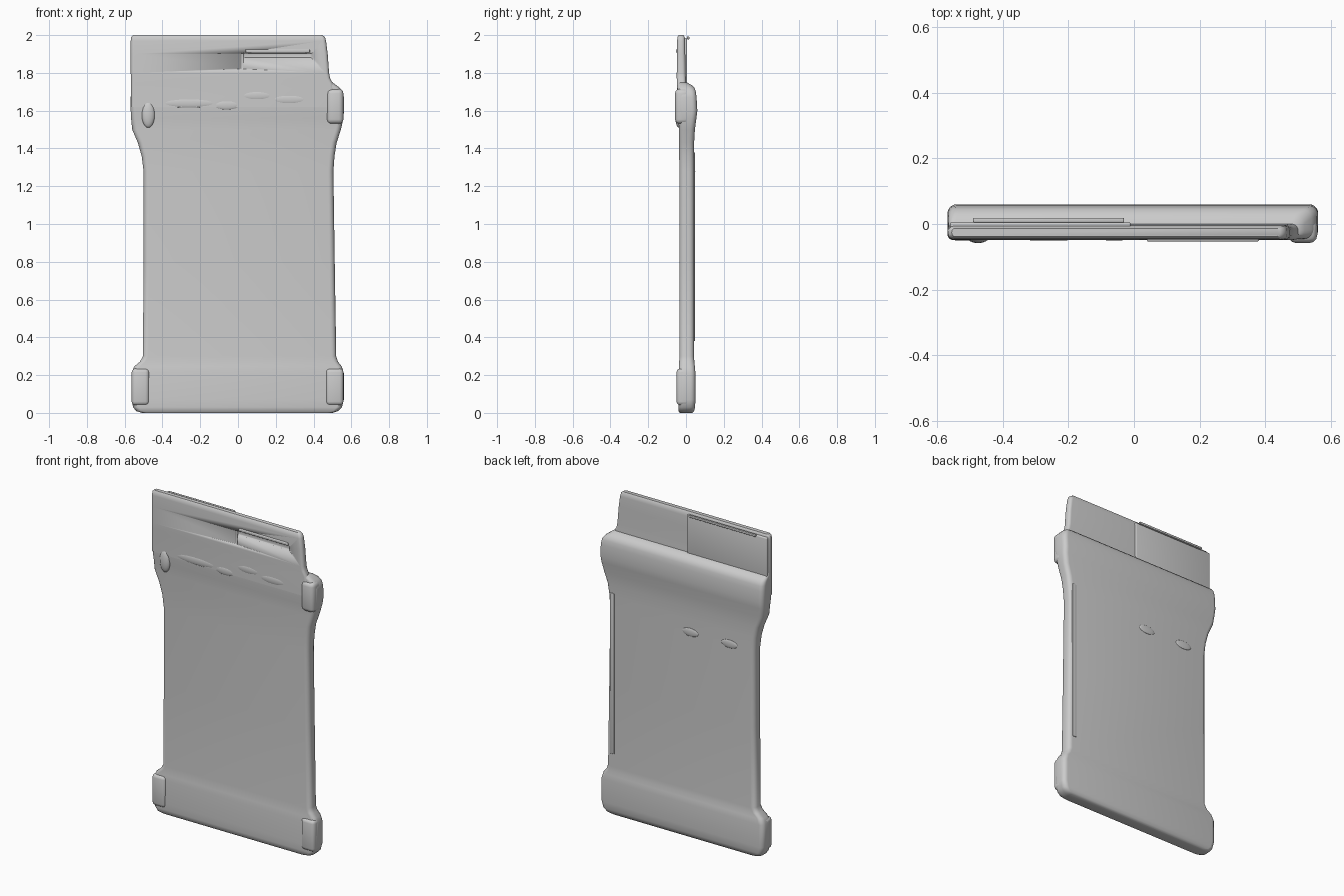
import bpy, bmesh, math


def finish(ob, angle=40):
    bpy.ops.object.select_all(action='DESELECT')
    ob.select_set(True)
    bpy.context.view_layer.objects.active = ob
    bpy.ops.object.shade_smooth_by_angle(angle=math.radians(angle))
    return ob


def make(name, bm):
    bmesh.ops.recalc_face_normals(bm, faces=bm.faces)
    me = bpy.data.meshes.new(name)
    bm.to_mesh(me)
    bm.free()
    ob = bpy.data.objects.new(name, me)
    bpy.context.collection.objects.link(ob)
    return ob


def loft(name, sections, radius, n=5):
    """Rounded-rectangle rings (z, x0, x1, y0, y1) bridged upward."""
    bm = bmesh.new()
    rings = []
    for z, x0, x1, y0, y1 in sections:
        r = min(radius, (y1 - y0) * 0.45)
        ring = []
        for k, (cx, cy) in enumerate(((x1 - r, y1 - r), (x0 + r, y1 - r),
                                      (x0 + r, y0 + r), (x1 - r, y0 + r))):
            for i in range(n + 1):
                a = math.pi / 2 * (k + i / n)
                ring.append(bm.verts.new((cx + r * math.cos(a), cy + r * math.sin(a), z)))
        rings.append(ring)
    for a, b in zip(rings, rings[1:]):
        for i in range(len(a)):
            j = (i + 1) % len(a)
            bm.faces.new((a[i], a[j], b[j], b[i]))
    bm.faces.new(rings[0])
    bm.faces.new(rings[-1])
    return finish(make(name, bm))


def box(name, x0, x1, y0, y1, z0, z1, bevel):
    bm = bmesh.new()
    bmesh.ops.create_cube(bm, size=1)
    for v in bm.verts:
        v.co = ((x0 + x1) / 2 + v.co.x * (x1 - x0),
                (y0 + y1) / 2 + v.co.y * (y1 - y0),
                (z0 + z1) / 2 + v.co.z * (z1 - z0))
    bmesh.ops.bevel(bm, geom=bm.edges[:], offset=bevel, segments=3,
                    profile=0.5, affect='EDGES')
    return finish(make(name, bm))


def bump(name, c, s):
    bm = bmesh.new()
    bmesh.ops.create_uvsphere(bm, u_segments=24, v_segments=12, radius=1)
    for v in bm.verts:
        v.co = [c[i] + v.co[i] * s[i] for i in range(3)]
    return finish(make(name, bm), 60)


# Main slab: wide foot, slim middle, thick collar with rounded shoulder
loft("body", [
    (0.0, -0.51, 0.50, -0.033, 0.035),
    (0.01, -0.54, 0.53, -0.04, 0.043),
    (0.03, -0.555, 0.55, -0.041, 0.048),
    (0.07, -0.565, 0.56, -0.041, 0.05),
    (0.21, -0.565, 0.56, -0.039, 0.05),
    (0.245, -0.55, 0.55, -0.037, 0.047),
    (0.27, -0.52, 0.53, -0.036, 0.044),
    (0.30, -0.503, 0.52, -0.035, 0.043),
    (0.80, -0.50, 0.512, -0.035, 0.043),
    (1.28, -0.50, 0.505, -0.035, 0.043),
    (1.36, -0.51, 0.511, -0.036, 0.043),
    (1.43, -0.53, 0.522, -0.037, 0.043),
    (1.50, -0.56, 0.545, -0.038, 0.047),
    (1.56, -0.566, 0.558, -0.039, 0.055),
    (1.60, -0.568, 0.561, -0.045, 0.06),
    (1.67, -0.568, 0.561, -0.045, 0.056),
    (1.70, -0.567, 0.555, -0.045, 0.052),
    (1.72, -0.566, 0.54, -0.045, 0.045),
    (1.735, -0.565, 0.52, -0.045, 0.03),
    (1.75, -0.565, 0.50, -0.045, 0.004),
], 0.028)

# Thin upper tab, stepped forward from the collar
loft("top_tab", [
    (1.62, -0.567, 0.52, -0.047, 0.0),
    (1.74, -0.567, 0.505, -0.048, 0.0),
    (1.77, -0.567, 0.488, -0.049, -0.001),
    (1.80, -0.568, 0.482, -0.049, -0.002),
    (1.90, -0.568, 0.475, -0.048, -0.004),
    (1.97, -0.568, 0.466, -0.047, -0.005),
    (1.99, -0.566, 0.46, -0.045, -0.007),
    (2.0, -0.555, 0.445, -0.038, -0.013),
], 0.018)
tab = bpy.data.objects["top_tab"]

# Long grip groove with a short downward leg on the tab front
for i, (x0, x1, z0, z1) in enumerate(((0.03, 0.39, 1.88, 1.905), (0.015, 0.03, 1.82, 1.905))):
    cutter = box(f"groove_cutter_{i}", x0, x1, -0.07, -0.04, z0, z1, 0.005)
    cutter.hide_render = True
    cutter.hide_viewport = True
    mod = tab.modifiers.new(f"groove_{i}", 'BOOLEAN')
    mod.object = cutter
    mod.operation = 'DIFFERENCE'
    mod.solver = 'EXACT'
box("grip_lip", 0.04, 0.38, -0.054, -0.04, 1.907, 1.925, 0.005)

# Back panel on the left half of the tab, with a thin top strip
box("tab_back_panel", -0.56, -0.01, -0.02, 0.006, 1.70, 1.985, 0.006)
box("tab_back_strip", -0.49, -0.03, 0.004, 0.019, 1.978, 1.992, 0.004)

# Soft corner bumpers on the front
for side, x0, x1 in (("left", -0.563, -0.47), ("right", 0.465, 0.558)):
    box(f"foot_bumper_{side}", x0, x1, -0.05, 0.02, 0.04, 0.235, 0.02)
box("collar_bumper_right", 0.47, 0.558, -0.058, 0.02, 1.53, 1.715, 0.024)
bump("collar_bump_left", (-0.475, -0.038, 1.58), (0.035, 0.02, 0.07))

# Raised front seam pieces across the collar
for i, (x, z, w) in enumerate(((-0.26, 1.64, 0.16), (-0.06, 1.63, 0.07), (0.1, 1.68, 0.09), (0.27, 1.66, 0.1))):
    bump(f"collar_seam_{i}", (x, -0.043, z), (w, 0.007, 0.025))

# Back rail along one edge and two small back nubs
box("back_edge_rail", 0.463, 0.492, 0.03, 0.047, 0.38, 1.38, 0.004)
for i, x in enumerate((-0.06, -0.33)):
    bump(f"back_nub_{i}", (x, 0.043, 1.28), (0.055, 0.006, 0.025))
